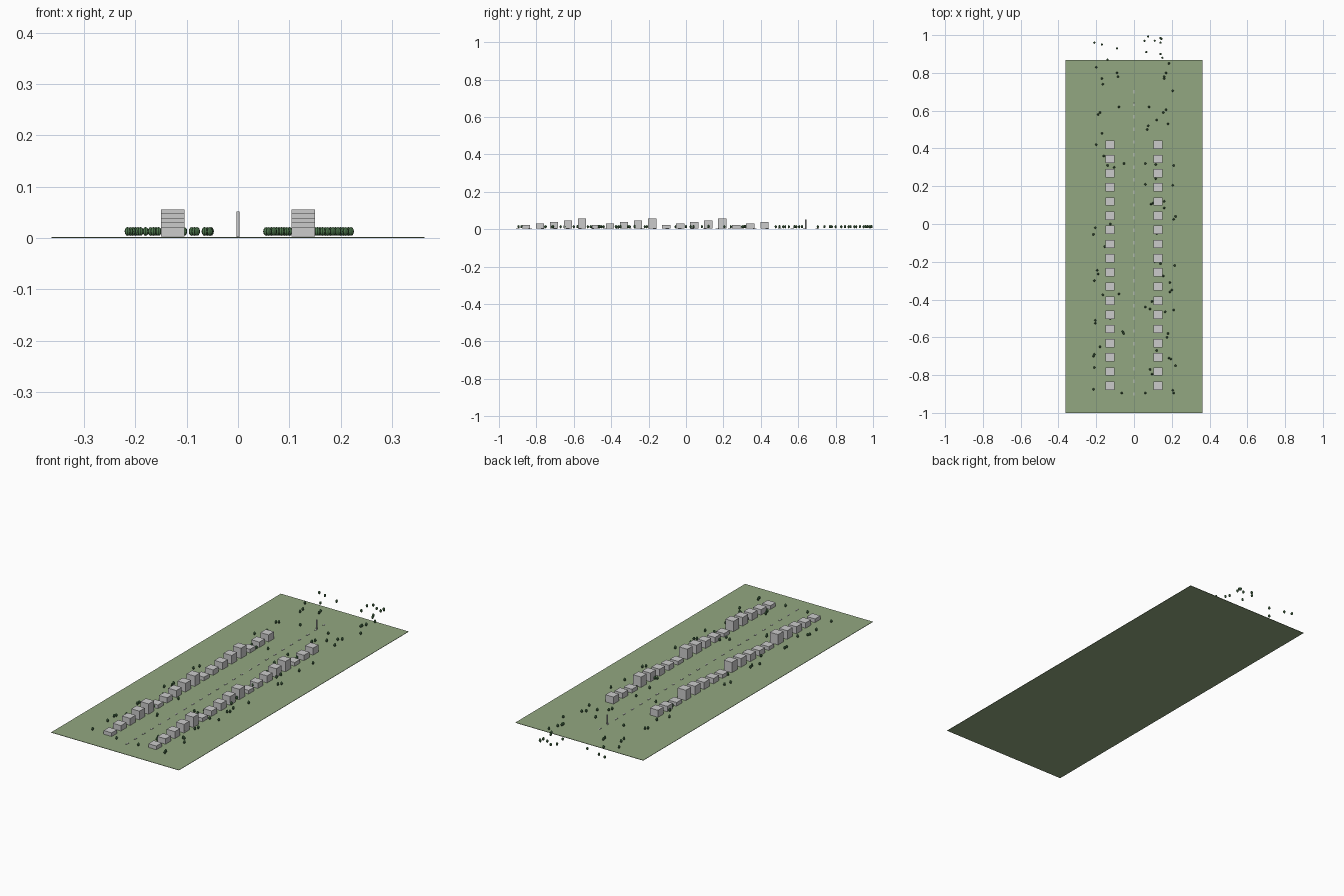
import bpy, bmesh
from mathutils import Matrix, Vector

if "Cube" in bpy.data.objects:
    bpy.data.objects.remove(bpy.data.objects["Cube"])


def material(name, rgb):
    m = bpy.data.materials.new(name)
    m.diffuse_color = (*rgb, 1)
    m.use_nodes = True
    m.node_tree.nodes["Principled BSDF"].inputs["Base Color"].default_value = m.diffuse_color
    return m


def make_object(name, bm, mat=None):
    me = bpy.data.meshes.new(name)
    bm.to_mesh(me)
    bm.free()
    ob = bpy.data.objects.new(name, me)
    bpy.context.collection.objects.link(ob)
    if mat:
        me.materials.append(mat)
    return ob


def add_box(bm, x, y, z0, z1, sx, sy):
    m = Matrix.Translation((x, y, (z0 + z1) / 2)) @ Matrix.Diagonal((sx, sy, z1 - z0, 1))
    bmesh.ops.create_cube(bm, size=1, matrix=m)


GRASS = material("grass", (0.29, 0.39, 0.22))
LEAF = material("leaf", (0.08, 0.2, 0.08))
TOP = 0.002

# ground slab
bm = bmesh.new()
add_box(bm, 0, -0.066, 0, TOP, 0.727, 1.867)
make_object("ground", bm, GRASS)

# two rows of houses, heights repeat every five plots
for side, label in ((-1, "left"), (1, "right")):
    bm = bmesh.new()
    for i in range(18):
        height = 0.022 + 0.0085 * (i % 5)
        add_box(bm, side * 0.127, -0.856 + 0.075 * i, 0.003, height, 0.046, 0.044)
    make_object(label + "_buildings", bm)

# centre line dashes
bm = bmesh.new()
for i in range(25):
    add_box(bm, 0, -0.9 + 0.0667 * i, TOP, 0.004, 0.005, 0.018)
make_object("lane_dashes", bm)

# column at the end of the avenue
bm = bmesh.new()
bmesh.ops.create_cone(bm, cap_ends=True, segments=12, radius1=0.003, radius2=0.003,
                      depth=0.049, matrix=Matrix.Translation((0, 0.64, 0.0275)))
make_object("column", bm)

# scattered trees: (x, y) in hundredths
LEFT = [(-21, 96), (-17, 95), (-9, 93), (-14, 87), (-20, 83), (-9, 80), (-8.5, 78),
        (-17, 77), (-16.5, 74), (-8, 62), (-19, 58), (-18, 59), (-17, 48), (-20, 42),
        (-16, 36), (-5.3, 32), (-14, 31), (-10.5, 30), (-12.5, 0), (-20.5, -2),
        (-21.5, -5.5), (-15.5, -12), (-19.5, -24.5), (-19, -26.5), (-21, -30),
        (-8, -37), (-16.5, -37.5), (-20.5, -51), (-20.5, -52.5), (-12.5, -50),
        (-6, -57), (-5.5, -58), (-18, -65), (-21, -69), (-21.5, -70), (-21, -76),
        (-21.5, -87.5), (-6.5, -89.5)]
RIGHT = [(7.5, 99.2), (5.5, 97), (14, 98.5), (14.5, 98), (14, 96), (11, 97), (6.5, 91),
         (14, 90), (15, 88), (18.5, 85), (17, 80), (16, 78), (16, 77), (20.5, 70.5),
         (8, 62), (17, 60.5), (15.5, 59), (12, 55), (18, 53), (7.5, 52), (7, 50),
         (21, 31), (6, 32), (11.5, 31.5), (11.5, 24), (6, 21), (20.5, 20.5), (16, 12),
         (16, 8.5), (9, 10.5), (10, 11), (22, 4), (21, 2.5), (12, -5), (13, -12),
         (11, -20), (14, -21), (21.5, -22), (15.5, -27.5), (19, -31), (20, -35),
         (19, -36), (9.5, -41), (6, -44), (8.5, -45), (16.5, -46.5), (21, -45.5),
         (18, -58), (17.5, -60), (14.5, -64.5), (12, -67), (18.5, -71), (19.5, -71.5),
         (22, -75), (8.5, -77), (9.5, -79.5), (20.5, -88), (21, -89.5), (6, -89.5)]
bm = bmesh.new()
for x, y in LEFT + RIGHT:
    m = Matrix.Translation((x / 100, y / 100, 0.013)) @ Matrix.Diagonal((0.006, 0.006, 0.0085, 1))
    bmesh.ops.create_uvsphere(bm, u_segments=8, v_segments=6, radius=1, matrix=m)
make_object("trees", bm, LEAF)
